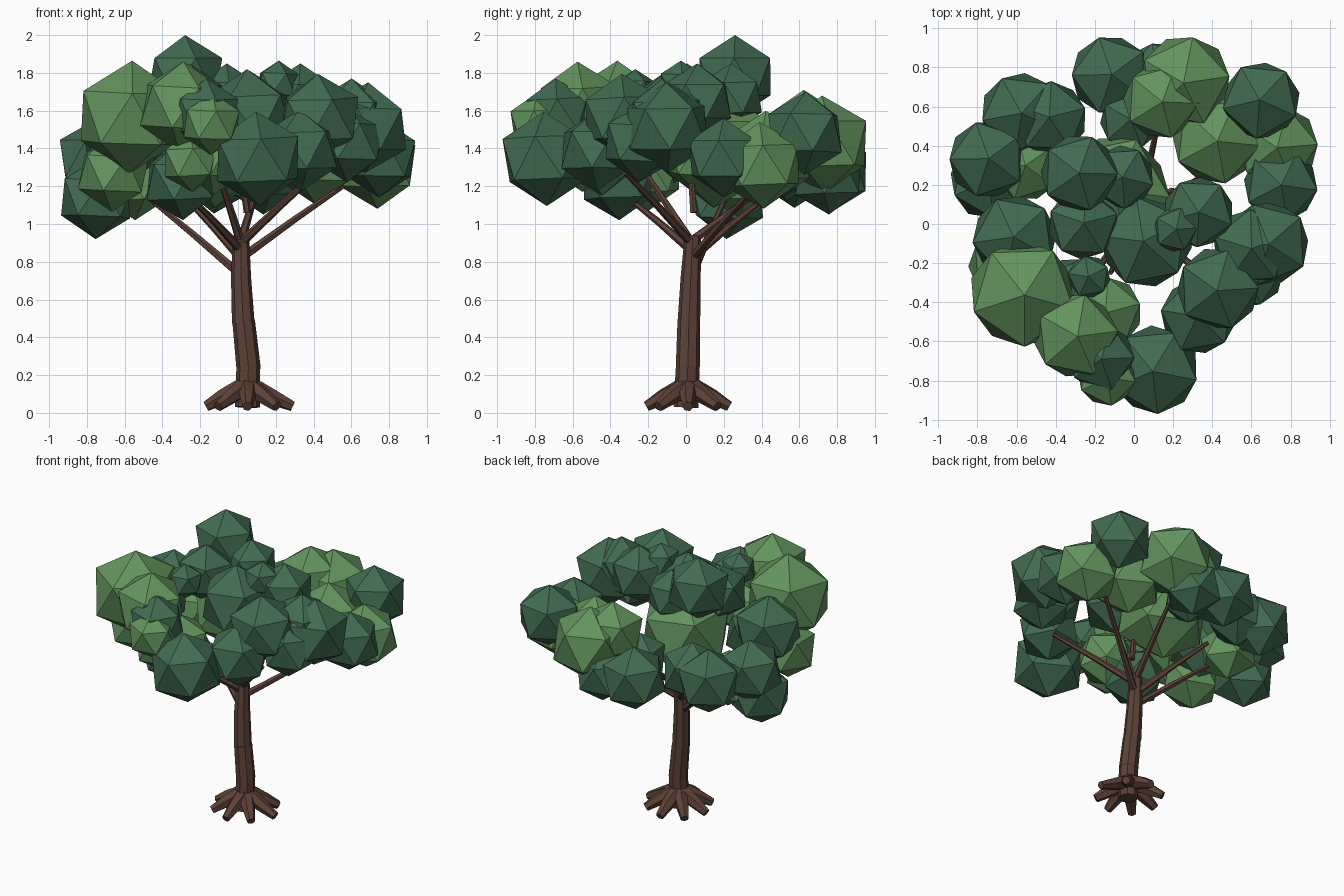
import bpy, math, random
from mathutils import Vector

random.seed(4)


def material(name, rgb):
    m = bpy.data.materials.new(name)
    m.diffuse_color = (*rgb, 1)
    return m


BARK = material("brown bark", (0.108, 0.054, 0.037))
DARK = material("dark green", (0.054, 0.148, 0.080))
LIGHT = material("light green", (0.125, 0.295, 0.112))


def limb(name, points, radii, sides):
    """Faceted tube through points, with one ring of the given radius at each."""
    pts = [Vector(p) for p in points]
    verts, faces = [], []
    for i, p in enumerate(pts):
        d = (pts[min(i + 1, len(pts) - 1)] - pts[max(i - 1, 0)]).normalized()
        u = d.orthogonal().normalized()
        if abs(d.z) > 0.9:
            u = (Vector((1, 0, 0)) - d * d.x).normalized()
        v = d.cross(u)
        for k in range(sides):
            a = 2 * math.pi * k / sides
            verts.append(p + (u * math.cos(a) + v * math.sin(a)) * radii[i])
    for i in range(len(pts) - 1):
        for k in range(sides):
            a, b = i * sides + k, i * sides + (k + 1) % sides
            faces.append((a, b, b + sides, a + sides))
    faces.append(tuple(reversed(range(sides))))
    faces.append(tuple(range(len(verts) - sides, len(verts))))
    mesh = bpy.data.meshes.new(name)
    mesh.from_pydata(verts, [], faces)
    mesh.materials.append(BARK)
    obj = bpy.data.objects.new(name, mesh)
    bpy.context.collection.objects.link(obj)
    return obj


def leaf_clump(name, mat, x, y, z, r, tilt=0.05):
    """Twenty-sided leaf ball, turned a little at random."""
    rot = (random.uniform(-tilt, tilt), random.uniform(-tilt, tilt), random.uniform(0, 6.28))
    bpy.ops.mesh.primitive_ico_sphere_add(subdivisions=1, radius=r, location=(x, y, z), rotation=rot)
    obj = bpy.context.object
    obj.name = name
    obj.data.materials.append(mat)


# Trunk in three slightly kinked sections
limb("trunk_base", [(0.05, 0, 0.03), (0.055, 0.01, 0.255)], [0.066, 0.063], 8)
limb("trunk_middle", [(0.055, 0.01, 0.245), (0.03, 0.015, 0.485)], [0.064, 0.06], 8)
limb("trunk_top", [(0.028, 0.015, 0.475), (0.016, 0.025, 0.72), (0.016, 0.036, 0.94)],
     [0.06, 0.053, 0.043], 8)

# Roots spreading around the foot
for i in range(8):
    a = 2 * math.pi * i / 8
    c, s = math.cos(a), math.sin(a)
    reach = 0.24 if i == 0 else 0.22
    limb("root", [(0.05 + 0.02 * c, 0.01 + 0.02 * s, 0.14),
                  (0.05 + 0.13 * c, 0.01 + 0.13 * s, 0.085),
                  (0.05 + reach * c, 0.01 + reach * s, 0.034)],
         [0.052, 0.043, 0.028], 6)

# Branches: start height, then tip
BRANCHES = [
    (0.73, (-0.50, 0.22, 1.16)), (0.82, (0.60, 0.40, 1.23)),
    (0.82, (-0.28, 0.42, 1.14)), (0.86, (-0.26, -0.32, 1.15)),
    (0.90, (0.42, -0.32, 1.27)), (0.90, (-0.12, -0.25, 1.32)),
    (0.91, (0.12, 0.50, 1.25)),
]
for z, tip in BRANCHES:
    start = Vector((0.016, 0.03, z))
    end = Vector(tip)
    mid = start.lerp(end, 0.5) + Vector((0, 0, 0.005))
    limb("branch", [start, mid, end], [0.025, 0.019, 0.013], 6)
limb("twig", [(0.05, 0.04, 1.06), (0.03, 0.03, 1.2), (-0.02, 0.06, 1.4)], [0.02, 0.018, 0.012], 6)

# Crown top
leaf_clump("crown_top", DARK, -0.28, 0.26, 1.78, 0.22, 0)

# Dark leaf clumps: x, y, z, radius
DARK_CLUMPS = [
    (-0.17, -0.68, 1.58, 0.19), (0.105, -0.745, 1.345, 0.25),
    (0.33, -0.47, 1.39, 0.215), (-0.30, -0.36, 1.23, 0.21),
    (0.43, -0.33, 1.56, 0.235), (0.68, -0.10, 1.51, 0.24),
    (0.60, -0.12, 1.55, 0.22),
    (0.58, -0.24, 1.43, 0.21), (0.75, 0.20, 1.35, 0.21),
    (0.65, 0.63, 1.48, 0.22), (-0.12, 0.76, 1.28, 0.225),
    (0.13, 0.75, 1.25, 0.20), (-0.02, 0.53, 1.32, 0.17),
    (-0.06, 0.24, 1.67, 0.18), (-0.26, 0.00, 1.65, 0.20),
    (0.06, -0.09, 1.56, 0.26), (0.33, 0.06, 1.65, 0.20),
    (0.21, -0.03, 1.74, 0.125), (-0.23, -0.27, 1.70, 0.12),
    (-0.61, -0.07, 1.45, 0.24), (-0.75, 0.33, 1.34, 0.22),
    (-0.745, 0.22, 1.135, 0.215), (-0.58, 0.57, 1.31, 0.225),
    (-0.43, 0.54, 1.33, 0.21),
]
for c in DARK_CLUMPS:
    leaf_clump("dark_leaf_clump", DARK, *c)

# Light leaf clumps: x, y, z, radius
LIGHT_CLUMPS = [
    (-0.57, -0.355, 1.565, 0.30), (-0.30, -0.57, 1.62, 0.24),
    (-0.14, -0.78, 1.53, 0.165), (0.26, 0.73, 1.42, 0.26),
    (0.14, 0.63, 1.495, 0.215), (0.42, 0.43, 1.35, 0.25),
    (0.735, 0.40, 1.31, 0.23), (-0.11, 0.16, 1.41, 0.325),
    (-0.55, 0.30, 1.22, 0.20), (-0.66, -0.21, 1.27, 0.205),
    (-0.25, -0.55, 1.33, 0.16), (-0.14, -0.45, 1.35, 0.20),
]
for c in LIGHT_CLUMPS:
    leaf_clump("light_leaf_clump", LIGHT, *c)
